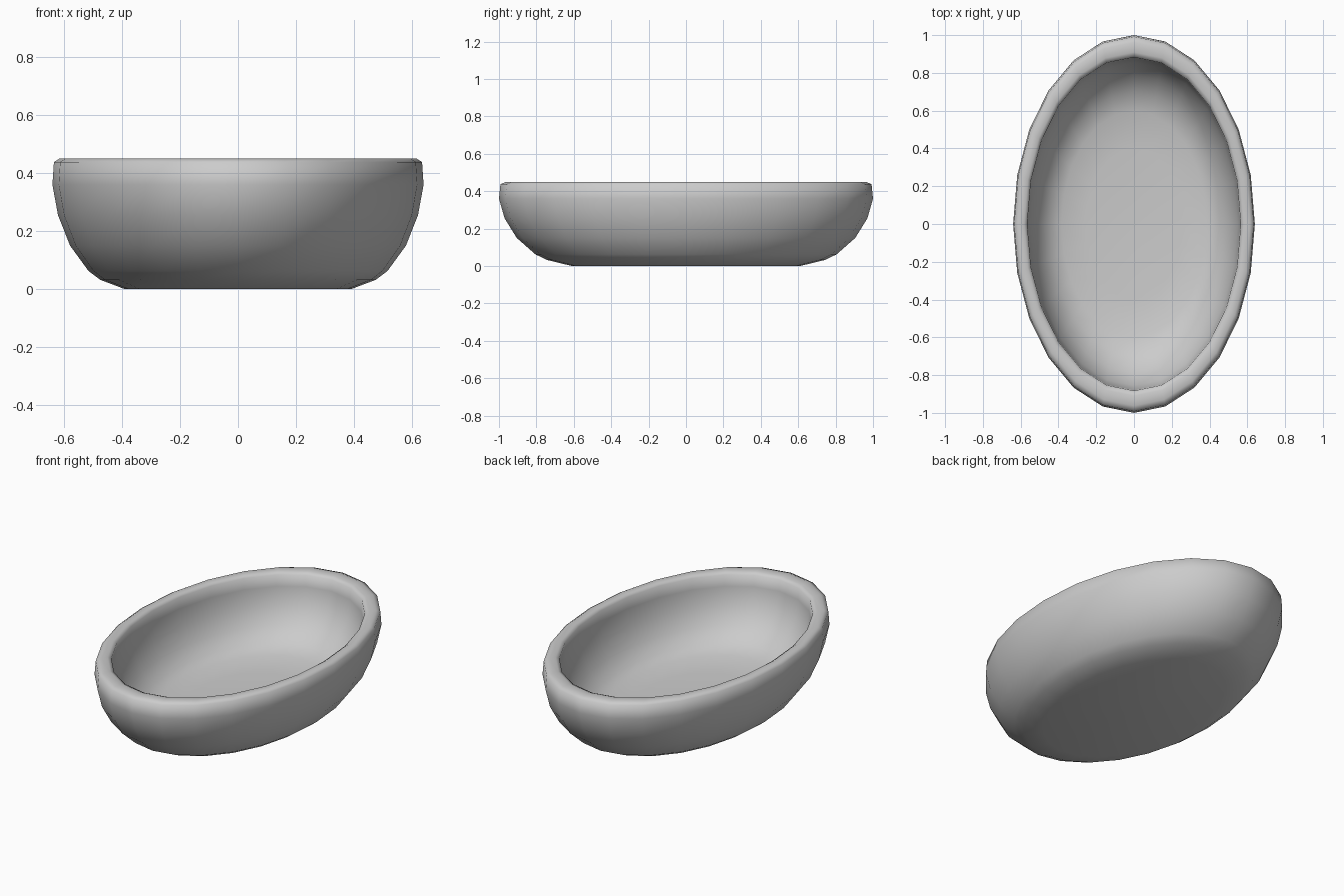
import bpy
import bmesh
from math import cos, sin, tau

cube = bpy.data.objects.get("Cube")
if cube:
    bpy.data.objects.remove(cube, do_unlink=True)

SIDES = 24
HALF_WIDTH, HALF_LENGTH = 0.64, 1.0

# One matte grey for the whole bowl
grey = bpy.data.materials.new("matte_grey")
colour = (0.6, 0.6, 0.6, 1)
grey.diffuse_color = colour
grey.use_nodes = True
shader = grey.node_tree.nodes["Principled BSDF"]
shader.inputs["Base Color"].default_value = colour
shader.inputs["Roughness"].default_value = 0.7

# Profile as (relative radius, height): outer wall, rounded rim, inner wall
profile = [
    (0.61, 0.0), (0.742, 0.032), (0.805, 0.062), (0.905, 0.15),
    (0.97, 0.255), (1.0, 0.36), (0.992, 0.438), (0.962, 0.45),
    (0.91, 0.45), (0.883, 0.438), (0.88, 0.37), (0.855, 0.27),
    (0.79, 0.175), (0.70, 0.105), (0.60, 0.075), (0.40, 0.06),
]

bm = bmesh.new()


def ring(radius, z):
    return [bm.verts.new((HALF_WIDTH * radius * sin(tau * i / SIDES),
                          -HALF_LENGTH * radius * cos(tau * i / SIDES), z))
            for i in range(SIDES)]


def cap(loop, z):
    centre = bm.verts.new((0, 0, z))
    for i in range(SIDES):
        bm.faces.new((loop[i], loop[(i + 1) % SIDES], centre))


# Sweep the profile around the oval, then close the base and basin floor
rings = [ring(r, z) for r, z in profile]
for low, high in zip(rings, rings[1:]):
    for i in range(SIDES):
        j = (i + 1) % SIDES
        bm.faces.new((low[i], low[j], high[j], high[i]))
cap(rings[0], 0.0)
cap(rings[-1], 0.055)
bmesh.ops.recalc_face_normals(bm, faces=bm.faces)
for face in bm.faces:
    face.smooth = True

mesh = bpy.data.meshes.new("oval_bowl")
bm.to_mesh(mesh)
bm.free()
mesh.materials.append(grey)
bowl = bpy.data.objects.new("oval_bowl", mesh)
bpy.context.collection.objects.link(bowl)
